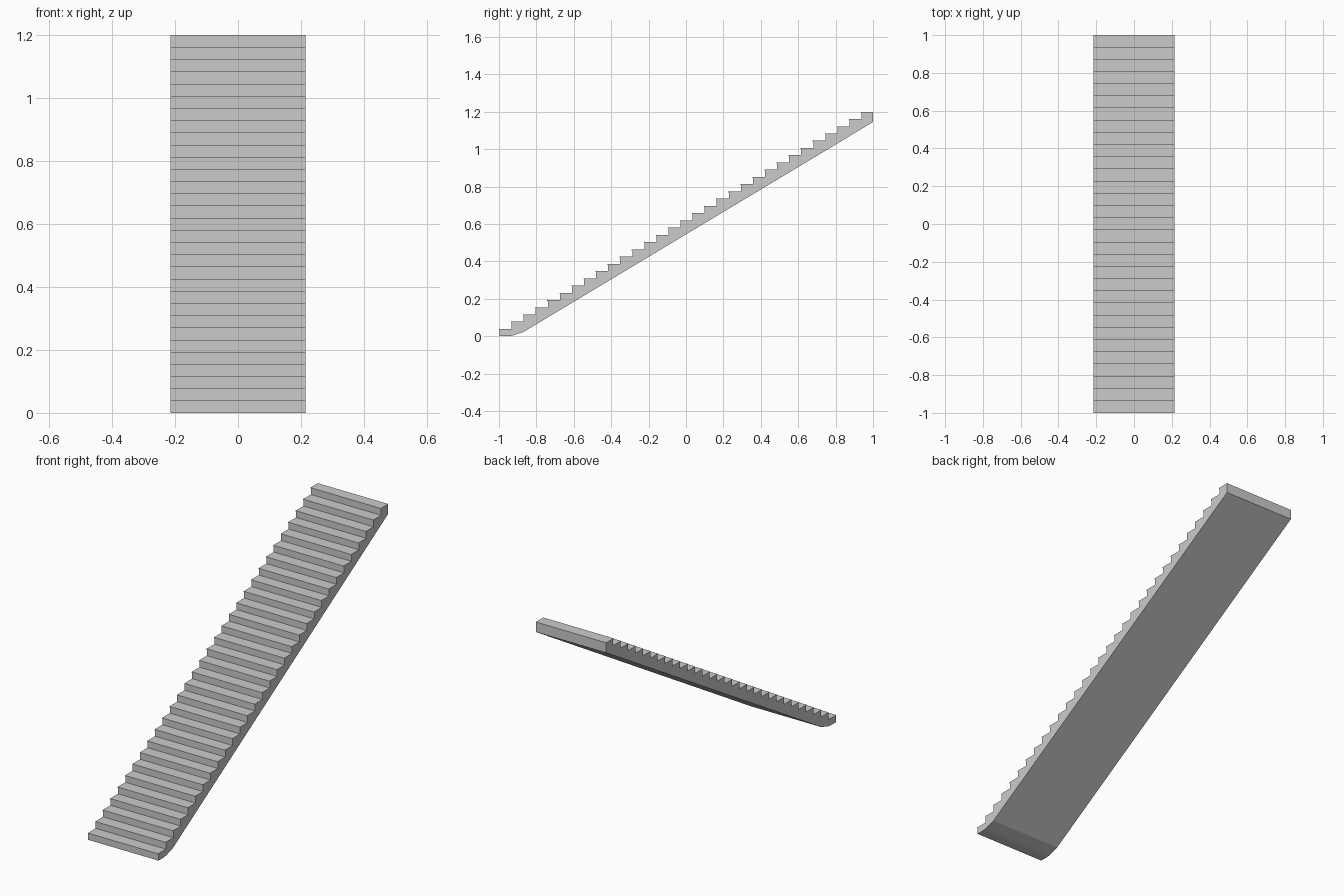
import bpy, bmesh

if "Cube" in bpy.data.objects:
    bpy.data.objects.remove(bpy.data.objects["Cube"])

STEPS = 31
RUN, RISE = 2.0 / STEPS, 1.2 / STEPS
HALF_W = 0.214
NOSE, LIP = 0.003, 0.005   # tread overhang and lip thickness

# Side profile (y, z): stepped top edge with a small nosing on each tread
profile = [(-1 + NOSE, 0.0)]
for i in range(STEPS):
    y, z = -1 + i * RUN, (i + 1) * RISE
    back = y + RUN + (NOSE if i < STEPS - 1 else 0)
    profile += [(y + NOSE, z - LIP), (y, z - LIP), (y, z), (back, z)]

# Sloping underside, easing to flat at the foot
profile += [(1.0, 1.145), (-0.87, 0.022), (-0.93, 0.003), (-0.95, 0.0)]

# Extrude the profile across the width
bm = bmesh.new()
face = bm.faces.new([bm.verts.new((-HALF_W, y, z)) for y, z in profile])
ext = bmesh.ops.extrude_face_region(bm, geom=[face], use_keep_orig=True)
moved = [g for g in ext["geom"] if isinstance(g, bmesh.types.BMVert)]
bmesh.ops.translate(bm, verts=moved, vec=(2 * HALF_W, 0, 0))
bmesh.ops.recalc_face_normals(bm, faces=bm.faces)

mesh = bpy.data.meshes.new("stair_flight")
bm.to_mesh(mesh)
bm.free()
bpy.context.collection.objects.link(bpy.data.objects.new("stair_flight", mesh))
